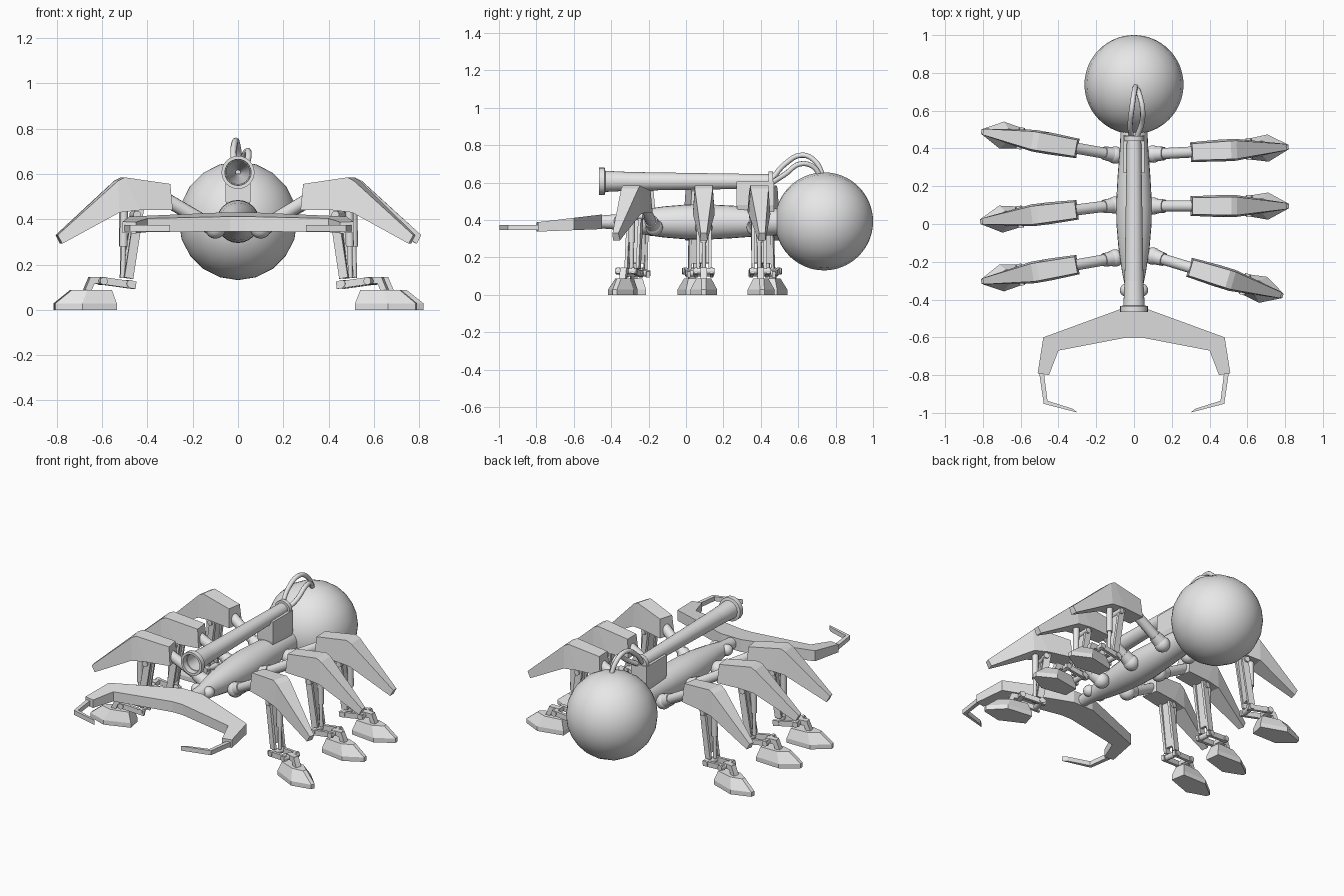
import bpy, bmesh, math
from mathutils import Matrix, Vector

if "Cube" in bpy.data.objects:
    bpy.data.objects.remove(bpy.data.objects["Cube"])

GREY = bpy.data.materials.new("plain_grey")
GREY.use_nodes = True
GREY.diffuse_color = (0.8, 0.8, 0.8, 1)
GREY.node_tree.nodes["Principled BSDF"].inputs["Base Color"].default_value = (0.8, 0.8, 0.8, 1)


def finish(name, bm, matrix=Matrix(), smooth=False):
    bmesh.ops.recalc_face_normals(bm, faces=bm.faces)
    bm.transform(matrix)
    mesh = bpy.data.meshes.new(name)
    bm.to_mesh(mesh)
    bm.free()
    mesh.materials.append(GREY)
    obj = bpy.data.objects.new(name, mesh)
    bpy.context.collection.objects.link(obj)
    if smooth:
        bpy.ops.object.select_all(action="DESELECT")
        obj.select_set(True)
        bpy.context.view_layer.objects.active = obj
        bpy.ops.object.shade_smooth_by_angle(angle=math.radians(35))
    return obj


def ball(name, centre, r, matrix=Matrix(), u=16, v=12):
    bm = bmesh.new()
    bmesh.ops.create_uvsphere(bm, u_segments=u, v_segments=v, radius=r)
    turn = Matrix.Translation(centre) @ Matrix.Rotation(math.pi / 2, 4, "X")
    return finish(name, bm, matrix @ turn, True)


def loft(name, sections, matrix=Matrix(), smooth=False, closed=False):
    """Skin a row of equal-sized cross-sections, capped unless closed."""
    bm = bmesh.new()
    rows = [[bm.verts.new(p) for p in s] for s in sections]
    pairs = list(zip(rows, rows[1:])) + ([(rows[-1], rows[0])] if closed else [])
    n = len(rows[0])
    for a, b in pairs:
        for i in range(n):
            j = (i + 1) % n
            bm.faces.new((a[i], a[j], b[j], b[i]))
    if not closed:
        bm.faces.new(rows[0])
        bm.faces.new(rows[-1])
    return finish(name, bm, matrix, smooth)


def lathe_y(name, profile, z, sides=24, closed=False):
    rings = []
    for y, r in profile:
        angles = [2 * math.pi * i / sides for i in range(sides)]
        rings.append([(r * math.cos(a), y, z + r * math.sin(a)) for a in angles])
    return loft(name, rings, smooth=True, closed=closed)


def rod(name, a, b, r1, r2=None, matrix=Matrix(), sides=14):
    a, b = Vector(a), Vector(b)
    bm = bmesh.new()
    bmesh.ops.create_cone(bm, cap_ends=True, segments=sides, radius1=r1,
                          radius2=r1 if r2 is None else r2, depth=(b - a).length)
    turn = (b - a).to_track_quat("Z", "Y").to_matrix().to_4x4()
    return finish(name, bm, matrix @ Matrix.Translation((a + b) / 2) @ turn, True)


def beam(name, a, b, width, thick, matrix):
    """Rectangular bar in the leg plane; width lies in that plane."""
    a, b = Vector(a), Vector(b)
    side = (b - a).cross(Vector((0, 1, 0))).normalized() * width / 2
    out = Vector((0, thick / 2, 0))
    ring = lambda p: [p + side + out, p + side - out, p - side - out, p - side + out]
    return loft(name, [ring(a), ring(b)], matrix)


def cable(name, points, r):
    curve = bpy.data.curves.new(name, "CURVE")
    curve.dimensions = "3D"
    curve.bevel_depth = r
    curve.bevel_resolution = 2
    curve.resolution_u = 6
    spline = curve.splines.new("BEZIER")
    spline.bezier_points.add(len(points) - 1)
    for bp, p in zip(spline.bezier_points, points):
        bp.co = p
        bp.handle_left_type = bp.handle_right_type = "AUTO"
    curve.materials.append(GREY)
    bpy.context.collection.objects.link(bpy.data.objects.new(name, curve))


# Abdomen, body and the small balls beside the neck
ball("abdomen", (0, 0.738, 0.393), 0.262, u=20, v=32)
lathe_y("body", [(-0.46, 0.034), (-0.36, 0.042), (-0.25, 0.064), (-0.12, 0.083), (0.0, 0.093),
                 (0.1, 0.095), (0.25, 0.087), (0.4, 0.075), (0.52, 0.07)], 0.39)
for s in (-1, 1):
    ball("neck_ball", (s * 0.04, -0.35, 0.395), 0.035)

# Hollow barrel with flared muzzle, end cap, bracket and cables
lathe_y("barrel", [(-0.465, 0.058), (-0.465, 0.073), (-0.435, 0.073), (-0.43, 0.052), (0.45, 0.038),
                   (0.45, 0.01), (0.2, 0.01), (-0.2, 0.045)], 0.607, closed=True)
lathe_y("barrel_end_cap", [(0.44, 0.052), (0.465, 0.052)], 0.607)
bracket = lambda z, w, y0: [(-w, y0, z), (w, y0, z), (w, 0.47, z), (-w, 0.47, z)]
loft("barrel_bracket", [bracket(0.42, 0.04, 0.28), bracket(0.48, 0.055, 0.27), bracket(0.605, 0.055, 0.27)])
cable("upper_cable", [(-0.015, 0.46, 0.62), (-0.02, 0.53, 0.7), (-0.01, 0.62, 0.747),
                      (0.0, 0.69, 0.715), (0.01, 0.735, 0.63)], 0.014)
cable("lower_cable", [(0.015, 0.46, 0.6), (0.04, 0.53, 0.645), (0.045, 0.61, 0.7),
                      (0.03, 0.68, 0.685), (0.015, 0.72, 0.63)], 0.014)


# Jaw plate with two thin hooked tips
def jaw_section(outer, inner, z_top, z_low, s=1):
    (a, b), (c, d) = outer, inner
    return [(s * a, b, z_top(b)), (s * c, d, z_top(d)), (s * c, d, z_low(d)), (s * a, b, z_low(b))]


top = lambda y: 0.43 + (y + 0.45) * 0.12
low = lambda y: 0.352 + (y + 0.45) * 0.04
plate = [((0.07, -0.45), (0.035, -0.6)), ((0.48, -0.6), (0.4, -0.67)), ((0.51, -0.79), (0.45, -0.8))]
loft("jaw_plate", [jaw_section(o, i, top, low, -1) for o, i in reversed(plate)]
     + [jaw_section(o, i, top, low) for o, i in plate])
hook = [((0.503, -0.78), (0.478, -0.78)), ((0.478, -0.952), (0.458, -0.936)), ((0.3, -0.998), (0.325, -0.978))]
for s in (-1, 1):
    loft("jaw_hook", [jaw_section(o, i, lambda y: 0.374, lambda y: 0.346, s) for o, i in hook])


# One leg: local x runs outward from the hip, local y across the leg
def leg(hip_x, hip_y, degrees):
    turn = math.radians(degrees) if hip_x > 0 else math.pi - math.radians(degrees)
    m = Matrix.Translation((hip_x, hip_y, 0)) @ Matrix.Rotation(turn, 4, "Z")
    ball("hip_ball", (0, 0, 0.36), 0.046, m)
    rod("upper_arm", (0.0, 0, 0.36), (0.26, 0, 0.51), 0.03, 0.03, m)
    rod("arm_collar", (0.02, 0, 0.372), (0.06, 0, 0.395), 0.04, 0.036, m)

    # Bent armour shell: top and bottom points with half widths
    shell = [((0.21, 0.556), (0.2, 0.44), 0.044, 0.052), ((0.415, 0.585), (0.35, 0.44), 0.048, 0.058),
             ((0.445, 0.57), (0.44, 0.43), 0.048, 0.058), ((0.71, 0.33), (0.69, 0.292), 0.016, 0.02)]
    loft("leg_shell", [[(a, -w, b), (a, w, b), (c, v, d), (c, -v, d)]
                       for (a, b), (c, d), w, v in shell], m)

    # Shin struts, piston and ankle links
    for s in (-0.032, 0.032):
        beam("shin_strut", (0.345, s, 0.46), (0.395, s, 0.14), 0.04, 0.016, m)
        beam("ankle_link", (0.365, s * 1.3, 0.108), (0.525, s * 1.3, 0.13), 0.032, 0.018, m)
    beam("shin_core", (0.35, 0, 0.45), (0.385, 0, 0.17), 0.02, 0.05, m)
    rod("piston_sleeve", (0.41, 0, 0.45), (0.412, 0, 0.28), 0.018, matrix=m)
    rod("piston_rod", (0.412, 0, 0.3), (0.415, 0, 0.14), 0.011, matrix=m)
    for x, z, half in ((0.39, 0.115, 0.056), (0.51, 0.127, 0.058), (0.36, 0.42, 0.05)):
        rod("hinge_pin", (x, -half, z), (x, half, z), 0.017, matrix=m)
    beam("ankle_arm", (0.495, 0, 0.13), (0.565, 0, 0.13), 0.03, 0.035, m)
    beam("ankle_post", (0.55, 0, 0.14), (0.58, 0, 0.07), 0.028, 0.035, m)

    # Pointed foot
    sole = [(0.45, -0.045), (0.61, -0.072), (0.72, -0.012), (0.72, 0.012), (0.61, 0.072), (0.45, 0.045)]
    crown = [(0.47, -0.03), (0.58, -0.04), (0.645, -0.012), (0.645, 0.012), (0.58, 0.04), (0.47, 0.03)]
    loft("foot", [[(x, y, z) for x, y in ring]
                  for ring, z in ((sole, 0), (sole, 0.028), (crown, 0.088))], m)


for hip in ((0.1, 0.37, 3), (0.1, 0.095, 0), (0.1, -0.17, -17),
            (-0.1, 0.365, 10), (-0.1, 0.1, -7), (-0.1, -0.18, -10)):
    leg(*hip)
